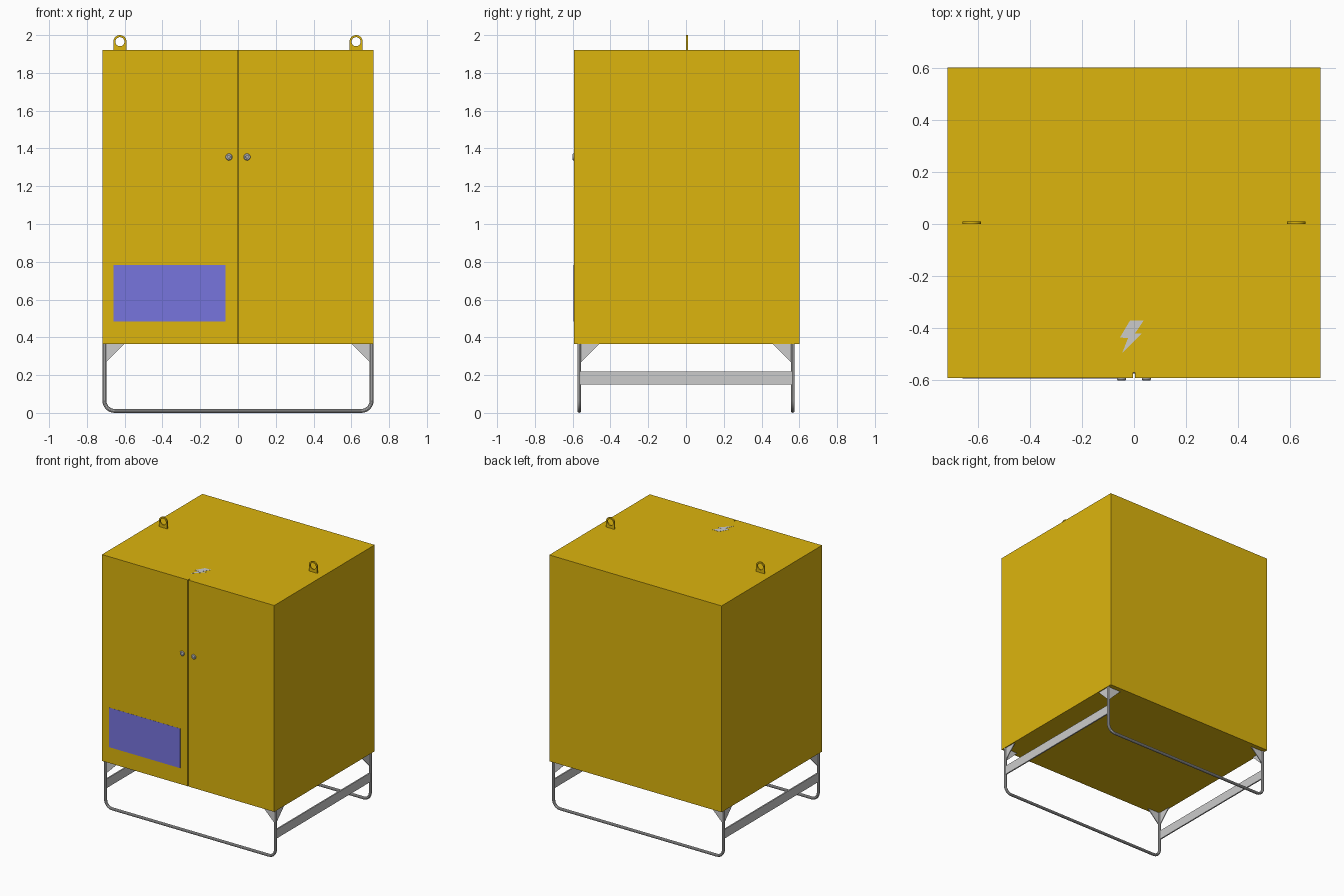
import bpy, bmesh, math

if "Cube" in bpy.data.objects:
    bpy.data.objects.remove(bpy.data.objects["Cube"])

def material(name, rgb):
    m = bpy.data.materials.new(name)
    m.diffuse_color = (*rgb, 1)
    m.use_nodes = True
    m.node_tree.nodes["Principled BSDF"].inputs["Base Color"].default_value = m.diffuse_color
    return m

YELLOW = material("yellow_paint", (0.72, 0.46, 0.004))
BLUE = material("blue_label", (0.185, 0.178, 0.73))

def finish(name, bm, mat=None):
    bmesh.ops.recalc_face_normals(bm, faces=bm.faces)
    me = bpy.data.meshes.new(name)
    bm.to_mesh(me)
    bm.free()
    ob = bpy.data.objects.new(name, me)
    bpy.context.collection.objects.link(ob)
    if mat:
        me.materials.append(mat)
    return ob

def box(name, lo, hi, mat=None):
    bm = bmesh.new()
    bmesh.ops.create_cube(bm, size=1)
    for v in bm.verts:
        v.co = [a + (b - a) * (c + 0.5) for a, b, c in zip(lo, hi, v.co)]
    return finish(name, bm, mat)

def plate(name, pts, depth, mat=None):
    """Extrude a planar outline along the depth vector."""
    bm = bmesh.new()
    f = bm.faces.new([bm.verts.new(p) for p in pts])
    ext = bmesh.ops.extrude_face_region(bm, geom=[f], use_keep_orig=True)
    moved = [g for g in ext["geom"] if isinstance(g, bmesh.types.BMVert)]
    bmesh.ops.translate(bm, verts=moved, vec=depth)
    return finish(name, bm, mat)

def smooth(ob):
    bpy.ops.object.select_all(action='DESELECT')
    ob.select_set(True)
    bpy.context.view_layer.objects.active = ob
    bpy.ops.object.shade_smooth_by_angle(angle=math.radians(35))

def arc(cx, cz, r, a0, a1, n):
    return [(cx + r * math.cos(math.radians(a0 + (a1 - a0) * i / n)),
             cz + r * math.sin(math.radians(a0 + (a1 - a0) * i / n))) for i in range(n + 1)]

# Cabinet body and two doors separated by a narrow gap
Z0, Z1, W = 0.365, 1.92, 0.718
FRONT, BACK, DOOR_BACK = -0.594, 0.602, -0.572
box("cabinet_body", (-W, DOOR_BACK, Z0), (W, BACK, Z1), YELLOW)
box("left_door", (-W, FRONT, Z0), (-0.003, DOOR_BACK, Z1), YELLOW)
box("right_door", (0.003, FRONT, Z0), (W, DOOR_BACK, Z1), YELLOW)

# Blue label on the left door
box("door_label", (-0.66, FRONT - 0.001, 0.485), (-0.065, FRONT, 0.783), BLUE)

# Hazard bolt decal on the roof
bolt = [(-.015, -.371), (.038, -.371), (.004, -.421), (.03, -.421),
        (-.046, -.498), (-.023, -.44), (-.054, -.437)]
plate("roof_bolt_decal", [(x, y, Z1) for x, y in bolt], (0, 0, 0.001))

for side, s in (("left", -1), ("right", 1)):
    # Round lock knobs: lathed stepped discs
    bm = bmesh.new()
    prof = [(0, 0), (0.018, 0), (0.018, 0.004), (0.015, 0.008), (0.009, 0.008), (0.007, 0.006), (0, 0.006)]
    vs = [bm.verts.new((r, -d, 0)) for r, d in prof]
    edges = [bm.edges.new(p) for p in zip(vs, vs[1:])]
    bmesh.ops.spin(bm, geom=vs + edges, cent=(0, 0, 0), axis=(0, 1, 0), angle=math.tau, steps=24)
    bmesh.ops.remove_doubles(bm, verts=bm.verts, dist=1e-5)
    knob = finish(side + "_door_knob", bm)
    knob.location = (s * 0.048, FRONT, 1.355)
    smooth(knob)

    # Lifting eye: arched outline around a round hole, bridged into a solid plate
    cx, cz, n = s * 0.625, 1.965, 24
    outer = [(cx + 0.035, Z1)] + arc(cx, cz, 0.035, 0, 180, n) + [(cx - 0.035, Z1)]
    inner = arc(cx, cz, 0.024, 0, 360, 2 * n)[:-1]
    bm = bmesh.new()
    eds = []
    for loop in (outer, inner):
        vs = [bm.verts.new((x, 0, z)) for x, z in loop]
        eds += [bm.edges.new((vs[i - 1], vs[i])) for i in range(len(vs))]
    bmesh.ops.triangle_fill(bm, use_beauty=True, use_dissolve=False, edges=eds)
    ext = bmesh.ops.extrude_face_region(bm, geom=bm.faces[:], use_keep_orig=True)
    bmesh.ops.translate(bm, vec=(0, 0.01, 0),
                        verts=[g for g in ext["geom"] if isinstance(g, bmesh.types.BMVert)])
    smooth(finish(side + "_lifting_eye", bm, YELLOW))

    # Side rail joining the front and back legs
    box(side + "_side_rail", sorted_lo := (min(s * 0.714, s * 0.704), -0.562, 0.15),
        (max(s * 0.714, s * 0.704), 0.562, 0.218))

# Bent tube legs, each a U with rounded bottom corners
R, LX, LY, BEND = 0.0105, 0.7075, 0.565, 0.055
path = [(-LX, Z0)] + arc(-LX + BEND, R + BEND, BEND, 180, 270, 8) \
    + arc(LX - BEND, R + BEND, BEND, 270, 360, 8) + [(LX, Z0)]
for end, t in (("front", -1), ("back", 1)):
    cu = bpy.data.curves.new(end + "_leg_frame", 'CURVE')
    cu.dimensions = '3D'
    cu.bevel_depth, cu.bevel_resolution, cu.use_fill_caps = R, 3, True
    sp = cu.splines.new('POLY')
    sp.points.add(len(path) - 1)
    for p, (x, z) in zip(sp.points, path):
        p.co = (x, t * LY, z, 1)
    leg = bpy.data.objects.new(end + "_leg_frame", cu)
    bpy.context.collection.objects.link(leg)
    bpy.ops.object.select_all(action='DESELECT')
    leg.select_set(True)
    bpy.context.view_layer.objects.active = leg
    bpy.ops.object.convert(target='MESH')
    smooth(leg)

    # Triangular gussets on both inner sides of every leg
    for side, s in (("left", -1), ("right", 1)):
        x, y, g = s * LX, t * LY, 0.105
        plate(f"{end}_{side}_cross_gusset",
              [(x, y - 0.003, Z0), (x - s * g, y - 0.003, Z0), (x, y - 0.003, Z0 - g)], (0, 0.006, 0))
        plate(f"{end}_{side}_side_gusset",
              [(x - 0.003, y, Z0), (x - 0.003, y - t * g, Z0), (x - 0.003, y, Z0 - g)], (0.006, 0, 0))
